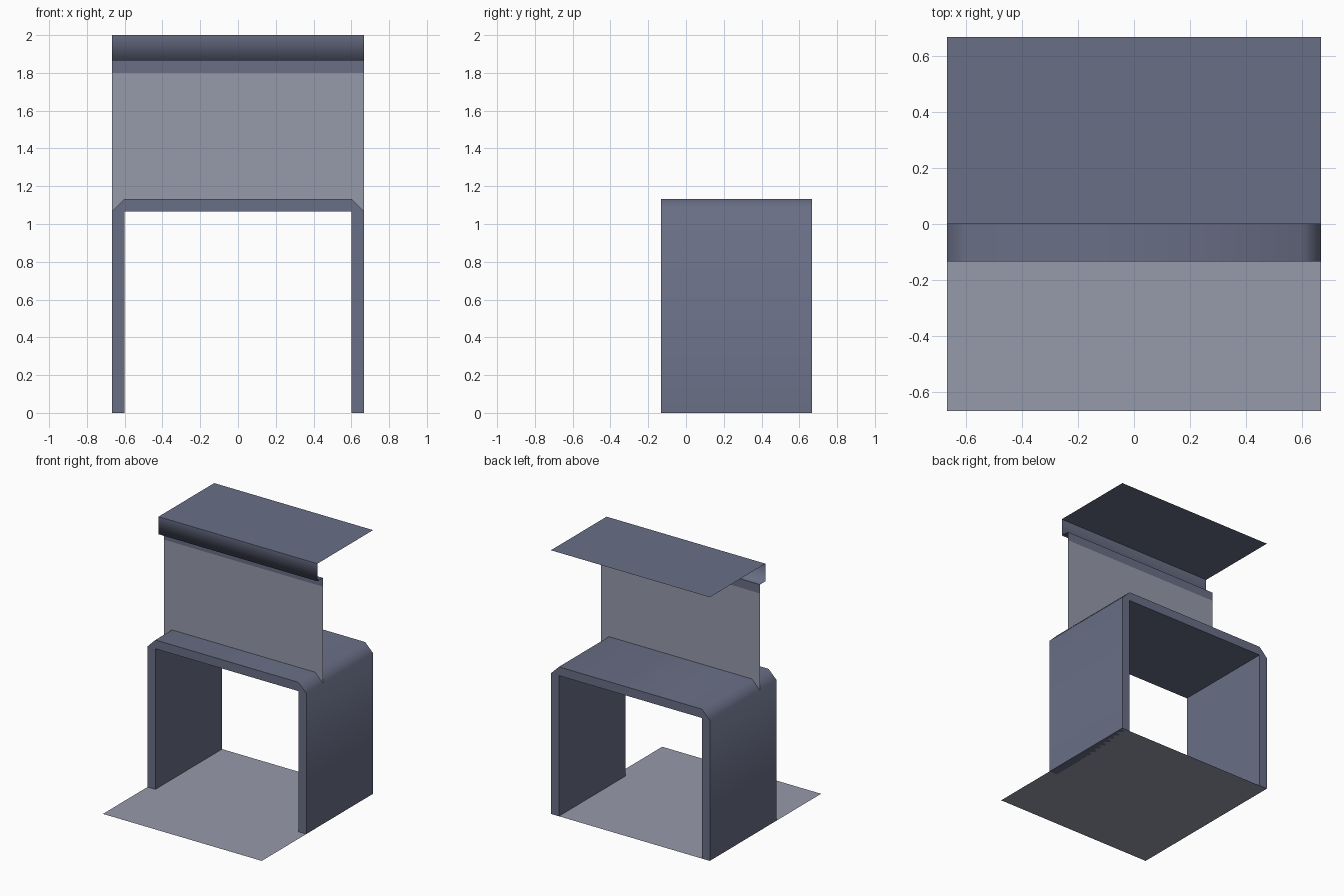
import bpy
import bmesh
import math

if "Cube" in bpy.data.objects:
    bpy.data.objects.remove(bpy.data.objects["Cube"])

W = 0.6667          # half width of the whole model
T = 0.0667          # wall thickness / small step
FRONT, BACK = -0.1333, 0.6667
TOP = 1.1333


def material(name, rgb):
    mat = bpy.data.materials.new(name)
    mat.diffuse_color = (*rgb, 1.0)
    mat.use_nodes = True
    mat.node_tree.nodes["Principled BSDF"].inputs["Base Color"].default_value = mat.diffuse_color
    return mat


slate = material("slate", (0.14, 0.157, 0.236))
pale_slate = material("pale_slate", (0.306, 0.326, 0.40))


def finish(name, bm, mat, smooth=None):
    mesh = bpy.data.meshes.new(name)
    bm.to_mesh(mesh)
    bm.free()
    ob = bpy.data.objects.new(name, mesh)
    bpy.context.collection.objects.link(ob)
    mesh.materials.append(mat)
    if smooth:
        bpy.ops.object.select_all(action='DESELECT')
        ob.select_set(True)
        bpy.context.view_layer.objects.active = ob
        bpy.ops.object.shade_smooth_by_angle(angle=math.radians(smooth))
    return ob


def sheet(name, path, mat, smooth=None):
    """Thin sheet: a (y, z) path swept across the full width."""
    bm = bmesh.new()
    rows = [[bm.verts.new((x, y, z)) for x in (-W, W)] for y, z in path]
    for a, b in zip(rows, rows[1:]):
        bm.faces.new((a[0], a[1], b[1], b[0]))
    return finish(name, bm, mat, smooth)


# Half of the upper outline, mirrored wherever the chamfer is needed
chamfer = [(W, TOP - T), (W - T, TOP)]
chamfer_left = [(-x, z) for x, z in reversed(chamfer)]

# Arch body: chamfered outer outline and square opening, extruded front to back
inner = W - T
outline = ([(W, 0)] + chamfer + chamfer_left +
           [(-W, 0), (-inner, 0), (-inner, TOP - T), (inner, TOP - T), (inner, 0)])
bm = bmesh.new()
face = bm.faces.new([bm.verts.new((x, FRONT, z)) for x, z in outline])
ext = bmesh.ops.extrude_face_region(bm, geom=[face])
bmesh.ops.translate(bm, vec=(0, BACK - FRONT, 0),
                    verts=[g for g in ext["geom"] if isinstance(g, bmesh.types.BMVert)])
bmesh.ops.recalc_face_normals(bm, faces=bm.faces)
finish("arch_body", bm, slate, 50)

# Upright panel, its lower edge following the arch top
panel = [(-W, 1.8)] + chamfer_left[::-1] + chamfer[::-1] + [(W, 1.8)]
bm = bmesh.new()
bm.faces.new([bm.verts.new((x, T, z)) for x, z in panel])
finish("upright_panel", bm, pale_slate)

# Header strip above the panel
sheet("header_strip", [(T, 1.8), (T, 1.8667)], slate)

# Valance: underside and front lip, shaded as one soft edge
sheet("valance", [(T, 1.8667), (0, 1.8667), (0, 2.0)], slate, 100)

# Flat roof
sheet("roof", [(0, 2.0), (BACK, 2.0)], slate)

# Floor
sheet("floor", [(-W, 0), (W, 0)], pale_slate)
